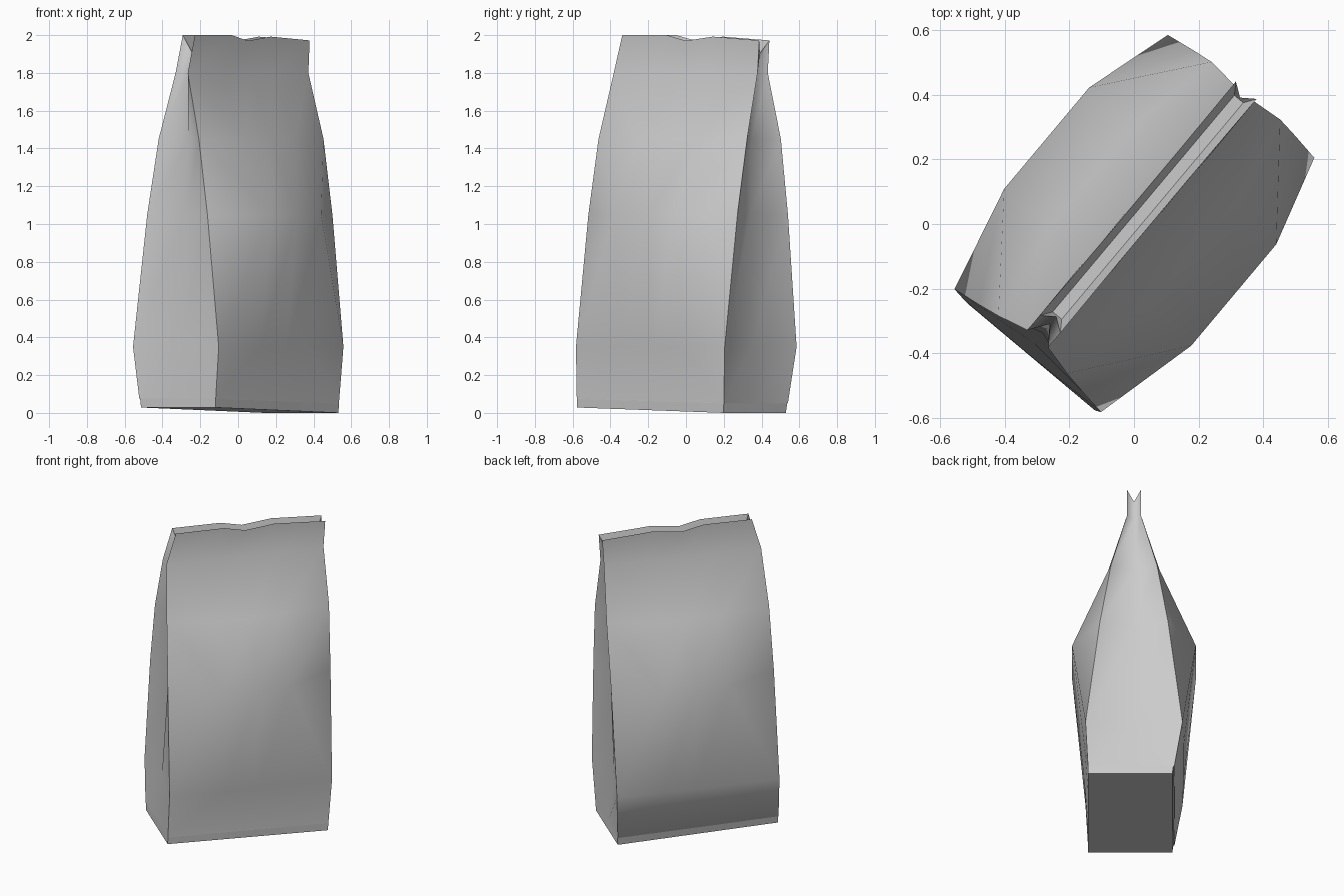
import bpy, bmesh, math
from mathutils import Matrix

cube = bpy.data.objects.get("Cube")
if cube:
    bpy.data.objects.remove(cube)

paper = bpy.data.materials.new("plain_grey_paper")
paper.use_nodes = True
grey = (0.6, 0.6, 0.6, 1)
paper.diffuse_color = grey
paper.node_tree.nodes["Principled BSDF"].inputs["Base Color"].default_value = grey

# Bag sections: height, left end, right end, corner depth, middle depth,
# left gusset fold, right gusset fold
SECTIONS = [
    (0.00, -0.520, 0.494, 0.260, 0.260, 0.00, 0.00),
    (0.05, -0.519, 0.497, 0.264, 0.266, 0.00, 0.01),
    (0.052, -0.519, 0.497, 0.264, 0.266, 0.00, 0.01),
    (0.35, -0.512, 0.516, 0.296, 0.304, 0.03, 0.06),
    (1.05, -0.500, 0.530, 0.208, 0.378, 0.06, 0.085),
    (1.45, -0.488, 0.539, 0.139, 0.196, 0.08, 0.09),
    (1.80, -0.464, 0.530, 0.042, 0.044, 0.06, 0.07),
    (2.00, -0.405, 0.541, 0.042, 0.040, 0.03, 0.03),
    (1.90, -0.370, 0.505, 0.018, 0.018, 0.00, 0.00),
]
PEAK, CREASE, TOP, INNER = 4, 6, 7, 8
RIM_DIP = (0.0, 0.0, 0.03, 0.008, 0.028)   # wavy mouth of the bag


def section(i):
    z, left, right, corner, middle, fold_l, fold_r = SECTIONS[i]
    at_top = i >= TOP
    cols = (left, -0.1 if at_top else -0.175, 0.034,
            0.22 if at_top else 0.235, right)
    tilt = max(0, 1 - z / 0.35) * 0.028    # base rises toward one end
    skew = max(0, 1 - z / 0.35) * -0.02    # base sits off centre

    def side(sign):
        pts = []
        for c, u in enumerate(cols):
            v = sign * (corner if c in (0, 4) else middle) + skew
            if sign > 0 and i < 2:
                v -= 0.006                  # glued strip under the back panel
            dip = RIM_DIP[c] if i == TOP else 0
            pts.append((u, v, z + tilt * (0.5 - u) - dip))
        return pts

    end_z = 1.905 if i == TOP else z
    gusset_r = (right - fold_r, skew, end_z + tilt * (0.5 - right))
    gusset_l = (left + fold_l, skew, end_z + tilt * (0.5 - left))
    return side(-1) + [gusset_r] + side(1)[::-1] + [gusset_l]


bm = bmesh.new()
rings = [[bm.verts.new(p) for p in section(i)] for i in range(len(SECTIONS))]
n = len(rings[0])
for row, (low, high) in enumerate(zip(rings, rings[1:])):
    for k in range(n):
        m = (k + 1) % n
        a, b, c, d = low[k], low[m], high[m], high[k]
        if k in (0, 3, 6, 9) and 2 <= row < CREASE:
            # Folds run from the corners out to the bulge and back in above it
            if (k in (0, 6)) == (row < PEAK):
                bm.faces.new((a, b, c))
                bm.faces.new((a, c, d))
            else:
                bm.faces.new((a, b, d))
                bm.faces.new((b, c, d))
        else:
            bm.faces.new((a, b, c, d))

# Base and the closed fold inside the mouth, laid as strips across the width
for ring in (rings[0], rings[-1]):
    for k in range(4):
        bm.faces.new((ring[k], ring[k + 1], ring[9 - k], ring[10 - k]))
    bm.faces.new((ring[0], ring[10], ring[11]))
    bm.faces.new((ring[4], ring[5], ring[6]))
bmesh.ops.recalc_face_normals(bm, faces=bm.faces[:])
for f in bm.faces:
    f.smooth = True

# Crisp folds: vertical corners, base, rim and glued strip
for low, high in zip(rings, rings[1:]):
    for k in (0, 4, 6, 10):
        bm.edges.get((low[k], high[k])).smooth = False
for i in (0, 1, TOP, INNER):
    for k in range(n):
        bm.edges.get((rings[i][k], rings[i][(k + 1) % n])).smooth = False

# The bag stands turned on the spot
bm.transform(Matrix.Rotation(math.radians(50), 4, 'Z'))
mesh = bpy.data.meshes.new("paper_bag")
bm.to_mesh(mesh)
bm.free()
mesh.materials.append(paper)
bag = bpy.data.objects.new("paper_bag", mesh)
bpy.context.collection.objects.link(bag)
